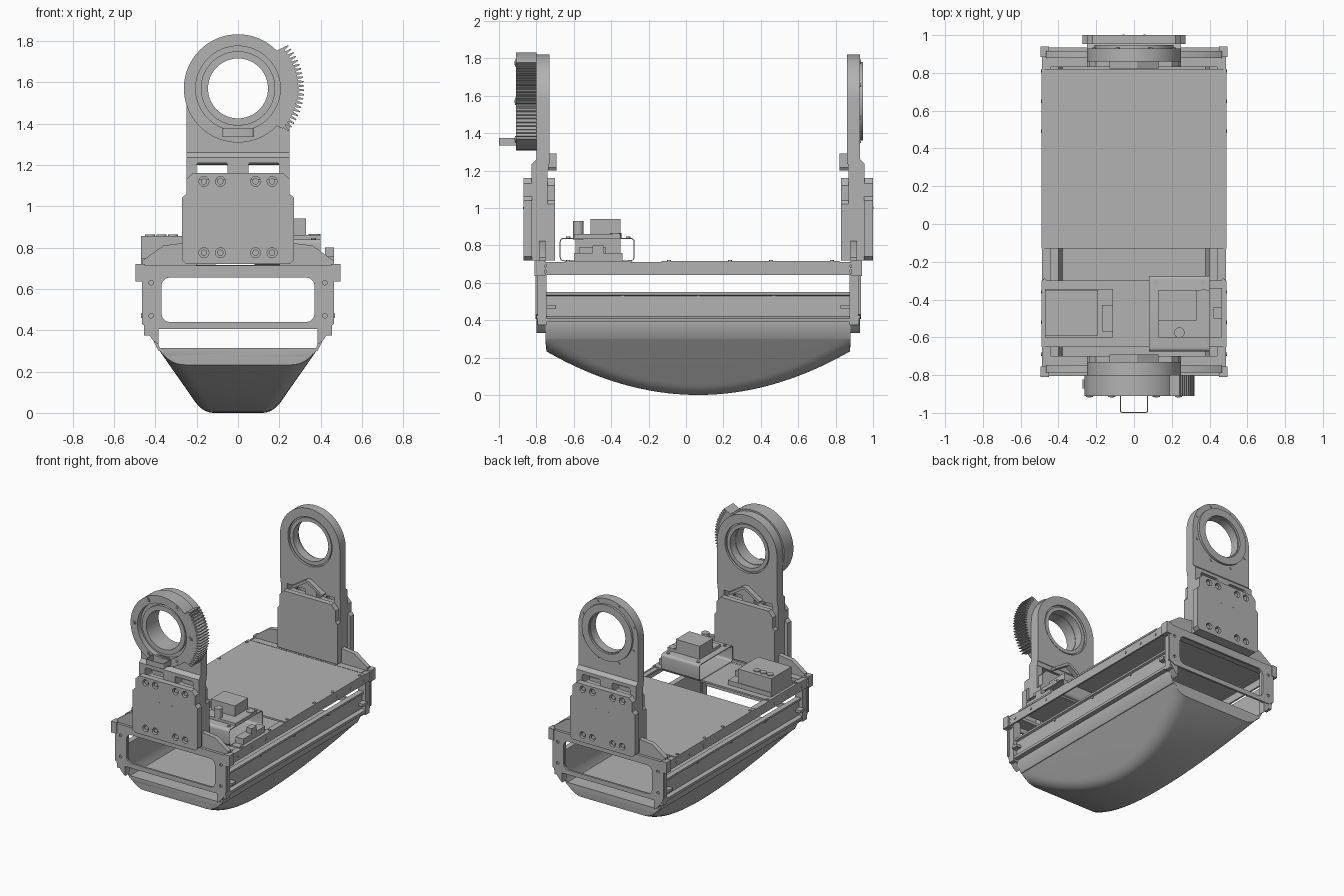
import bpy, bmesh
from math import sin, cos, pi, radians
from mathutils import Matrix

if "Cube" in bpy.data.objects:
    bpy.data.objects.remove(bpy.data.objects["Cube"])

grey = bpy.data.materials.new("machined_grey")
grey.use_nodes = True
grey.diffuse_color = (0.45, 0.45, 0.45, 1)
grey.node_tree.nodes["Principled BSDF"].inputs["Base Color"].default_value = grey.diffuse_color
YC = 0.065   # middle of the cradle along y
AXIS = 1.57  # height of the pivot axis
made = []


def add(name, mesh):
    ob = bpy.data.objects.new(name, mesh)
    bpy.context.collection.objects.link(ob)
    mesh.materials.clear()
    mesh.materials.append(grey)
    made.append(ob)
    return ob


def from_bm(name, bm):
    bmesh.ops.recalc_face_normals(bm, faces=bm.faces)
    mesh = bpy.data.meshes.new(name)
    bm.to_mesh(mesh)
    bm.free()
    return add(name, mesh)


def box(name, x, y, z):
    bm = bmesh.new()
    mid = [(a + b) / 2 for a, b in (x, y, z)]
    size = [abs(b - a) for a, b in (x, y, z)]
    bmesh.ops.create_cube(bm, matrix=Matrix.Translation(mid) @ Matrix.Diagonal((*size, 1)))
    return from_bm(name, bm)


def rod(name, centre, r, length, axis="Z"):
    bm = bmesh.new()
    turn = {"Z": Matrix(), "Y": Matrix.Rotation(pi / 2, 4, "X"), "X": Matrix.Rotation(pi / 2, 4, "Y")}[axis]
    bmesh.ops.create_cone(bm, cap_ends=True, segments=20, radius1=r, radius2=r, depth=length,
                          matrix=Matrix.Translation(centre) @ turn)
    return from_bm(name, bm)


def plate(name, loops, a, b, axis="Y"):
    """Flat outline with holes, extruded from a to b along an axis."""
    cu = bpy.data.curves.new(name, "CURVE")
    cu.dimensions, cu.fill_mode, cu.extrude = "2D", "BOTH", abs(b - a) / 2
    for loop in loops:
        sp = cu.splines.new("POLY")
        sp.points.add(len(loop) - 1)
        for p, (u, v) in zip(sp.points, loop):
            p.co = (u, v, 0, 1)
        sp.use_cyclic_u = True
    tmp = bpy.data.objects.new(name, cu)
    bpy.context.collection.objects.link(tmp)
    dg = bpy.context.evaluated_depsgraph_get()
    mesh = bpy.data.meshes.new_from_object(tmp.evaluated_get(dg))
    bpy.data.objects.remove(tmp)
    m = (a + b) / 2
    if axis == "Y":
        mesh.transform(Matrix.Translation((0, m, 0)) @ Matrix.Rotation(pi / 2, 4, "X"))
    elif axis == "X":
        mesh.transform(Matrix.Translation((m, 0, 0)) @ Matrix(((0, 0, 1, 0), (1, 0, 0, 0), (0, 1, 0, 0), (0, 0, 0, 1))))
    else:
        mesh.transform(Matrix.Translation((0, 0, m)))
    bm = bmesh.new()
    bm.from_mesh(mesh)
    bmesh.ops.remove_doubles(bm, verts=bm.verts, dist=1e-5)
    return from_bm(name, bm)


def arc(cx, cy, r, a0=0, a1=360, n=64):
    full = a1 - a0 == 360
    return [(cx + r * cos(t), cy + r * sin(t))
            for t in (radians(a0 + (a1 - a0) * i / (n if full else n - 1)) for i in range(n))]


def rounded(u0, u1, v0, v1, r):
    return [p for cx, cy, a in ((u1 - r, v1 - r, 0), (u0 + r, v1 - r, 90), (u0 + r, v0 + r, 180), (u1 - r, v0 + r, 270))
            for p in arc(cx, cy, r, a, a + 90, 6)]


def mirrored(half):
    return half + [(-x, z) for x, z in reversed(half)]


# Boat-shaped lower shell, lofted along y
def half_width(z):
    return 0.17 + 0.22 * z / 0.315


def section(t):
    low = 0.235 * t * t + (0.035 if abs(t) == 1 else 0)
    f = 0.055 + 0.03 * t * t
    f = min(f, 0.31 - low)
    p0, p1, p2 = (half_width(low) - f, low), (half_width(low), low), (half_width(low + f), low + f)
    half = [tuple((1 - s) ** 2 * a + 2 * s * (1 - s) * b + s * s * c for a, b, c in zip(p0, p1, p2))
            for s in (i / 8 for i in range(9))]
    return mirrored(half + [(half_width(0.315), 0.315)])


bm = bmesh.new()
steps = [-1, -0.995, -0.98] + [i / 20 for i in range(-19, 20)] + [0.98, 0.995, 1]
rings = [[bm.verts.new((x, YC + 0.815 * t, z)) for x, z in section(t)] for t in steps]
n = len(rings[0])
for r0, r1 in zip(rings, rings[1:]):
    for i in range(n):
        bm.faces.new((r0[i], r0[(i + 1) % n], r1[(i + 1) % n], r1[i]))
bm.faces.new(rings[0])
bm.faces.new(rings[-1])
from_bm("lower_shell", bm)

# Long sides: shell lips, channels and drilled top rails
for s, side in ((1, "left"), (-1, "right")):
    lip = [(0.385, 0.30), (0.415, 0.36), (0.415, 0.40), (0.40, 0.40), (0.40, 0.36), (0.37, 0.30)]
    plate(side + "_shell_lip", [[(s * x, z) for x, z in lip]], YC - 0.815, YC + 0.815)
    channel = [(0.40, 0.39), (0.45, 0.39), (0.45, 0.41), (0.425, 0.42), (0.425, 0.53),
               (0.44, 0.535), (0.44, 0.55), (0.40, 0.55)]
    plate(side + "_channel", [[(s * x, z) for x, z in channel]], YC - 0.815, YC + 0.815)
    holes = [arc(YC + e * d, z, 0.01, n=16) for e in (-1, 1) for d in (0.82, 0.85) for z in (0.66, 0.69)]
    plate(side + "_top_rail", [rounded(YC - 0.87, YC + 0.87, 0.64, 0.71, 0.005)] + holes, s * 0.475, s * 0.487, "X")
    box(side + "_rail_flange", (s * 0.44, s * 0.487), (YC - 0.87, YC + 0.87), (0.695, 0.708))
    for y in (-0.69, -0.52, -0.36, 0.49, 0.65, 0.81):
        rod(side + "_rail_screw", (s * 0.488, y, 0.672), 0.009, 0.008, "X")
    for y in (-0.34, 0.065, 0.47):
        rod(side + "_channel_screw", (s * 0.427, y, 0.525), 0.009, 0.01, "X")
    for y in (-0.63, -0.3, -0.09, 0.235, 0.455, 0.78):
        rod(side + "_deck_screw", (s * 0.473, y, 0.717), 0.011, 0.008)

# Decks
box("main_deck", (-0.49, 0.49), (-0.13, 0.82), (0.703, 0.716))
box("equipment_deck", (-0.49, 0.49), (-0.65, -0.3), (0.703, 0.716))

# Two matching ends: frame, posts, gussets, arm and clamp plates
for s, end in ((-1, "front"), (1, "rear")):
    def Y(d):
        return YC + s * d

    bolts = [(x, z) for x in (-0.165, -0.085, 0.085, 0.165) for z in (0.775, 1.12)]
    frame = mirrored([(0.42, 0.405), (0.465, 0.43), (0.465, 0.69)])
    corner = [arc(e * 0.42, z, 0.011, n=16) for e in (-1, 1) for z in (0.47, 0.63)]
    plate(end + "_frame", [frame, rounded(-0.37, 0.37, 0.44, 0.655, 0.04)] + corner, Y(0.855), Y(0.87))
    box(end + "_crossbar", (-0.45, 0.45), (Y(0.765), Y(0.87)), (0.69, 0.712))
    for e in (-1, 1):
        box(end + "_post", (e * 0.39, e * 0.455), (Y(0.81), Y(0.86)), (0.375, 0.70))
        plate(end + "_foot", [[(e * x, z) for x, z in
              ((0.385, 0.33), (0.41, 0.35), (0.455, 0.41), (0.455, 0.44), (0.385, 0.44))]], Y(0.815), Y(0.865))
        box(end + "_ear", (e * 0.45, e * 0.495), (Y(0.82), Y(0.875)), (0.635, 0.72))
        plate(end + "_gusset", [[(e * x, z) for x, z in
              ((0.2, 0.70), (0.465, 0.70), (0.465, 0.735), (0.36, 0.81), (0.2, 0.83))]], Y(0.815), Y(0.85))
        box(end + "_frame_latch", (e * 0.43, e * 0.47), (Y(0.76), Y(0.81)), (0.46, 0.48))
    slots = [rounded(min(e * 0.05, e * 0.2), max(e * 0.05, e * 0.2), 1.13, 1.21, 0.012) for e in (-1, 1)]
    plate(end + "_lower_arm", [mirrored([(0.25, 0.72), (0.25, 1.235)])] + slots, Y(0.805), Y(0.89))
    plate(end + "_arm_shoulder", [[(Y(0.80), 1.2), (Y(0.89), 1.235), (Y(0.865), 1.26), (Y(0.80), 1.26)]],
          -0.25, 0.25, "X")
    upper = [(-0.25, 1.235), (0.25, 1.235)] + arc(0, AXIS, 0.25, 0, 180, 40)
    plate(end + "_arm_inner", [upper, arc(0, AXIS, 0.185)], Y(0.795), Y(0.812))
    plate(end + "_arm_outer", [upper, arc(0, AXIS, 0.15)], Y(0.812), Y(0.865))
    plate(end + "_bearing", [arc(0, AXIS, 0.175), arc(0, AXIS, 0.148)], Y(0.803), Y(0.867))
    clamp = mirrored([(0.25, 0.72), (0.272, 0.74), (0.272, 1.04), (0.25, 1.06), (0.25, 1.13), (0.22, 1.16)])
    plate(end + "_outer_clamp", [clamp] + [arc(x, z, 0.024, n=20) for x, z in bolts], Y(0.888), Y(0.935))
    plate(end + "_inner_clamp", [mirrored([(0.25, 0.72), (0.25, 1.02), (0.235, 1.04), (0.235, 1.12), (0.2, 1.16)])],
          Y(0.765), Y(0.806))
    for x, z in bolts:
        rod(end + "_clamp_bolt", (x, Y(0.905), z), 0.015, 0.04, "Y")
    for x in (-0.055, 0.055):
        rod(end + "_clamp_pin", (x, Y(0.934), 1.0), 0.006, 0.006, "Y")
    peak = [(-0.12, 1.2), (0, 1.275), (0.12, 1.2), (0.13, 1.215), (0.015, 1.29), (-0.015, 1.29), (-0.13, 1.215)]
    plate(end + "_peaked_bracket", [peak], Y(0.757), Y(0.80))

# Rear bearing cap
plate("rear_cap", [arc(0, AXIS, 0.21), arc(0, AXIS, 0.155)], YC + 0.86, YC + 0.882)
for i in range(8):
    t = pi * (i + 0.5) / 4
    rod("rear_cap_screw", (0.23 * cos(t), YC + 0.866, AXIS + 0.23 * sin(t)), 0.01, 0.008, "Y")

# Front drum with a toothed sector
plate("front_drum_rim", [arc(0, AXIS, 0.262), arc(0, AXIS, 0.205)], -0.91, -0.80)
plate("front_drum_step", [arc(0, AXIS, 0.21), arc(0, AXIS, 0.175)], -0.87, -0.80)
plate("front_drum_hub", [arc(0, AXIS, 0.18), arc(0, AXIS, 0.145)], -0.89, -0.80)
teeth = []
count = 22
for i in range(count):
    a = -42 + 84 * i / count
    for da, r in ((0, 0.29), (1.0, 0.29), (1.7, 0.32), (2.7, 0.32)):
        t = radians(a + da)
        teeth.append((r * cos(t), AXIS + r * sin(t)))
plate("gear_sector", [teeth + arc(0, AXIS, 0.24, 46, -46, 24)], -0.91, -0.80)
for i in range(6):
    t = pi * i / 3
    rod("drum_screw", (0.236 * cos(t), -0.911, AXIS + 0.236 * sin(t)), 0.019, 0.008, "Y")
    rod("drum_screw_core", (0.236 * cos(t), -0.914, AXIS + 0.236 * sin(t)), 0.01, 0.008, "Y")

# Sensor sleeve under the drum
plate("sensor_sleeve", [rounded(-0.075, 0.075, -1.0, -0.89, 0.012), rounded(-0.07, 0.07, -0.995, -0.895, 0.01)],
      1.335, 1.375, "Z")

# Left equipment: folded bracket carrying a module
plate("module_bracket", [rounded(-0.675, -0.275, 0.716, 0.84, 0.02), rounded(-0.67, -0.28, 0.72, 0.834, 0.016)],
      0.08, 0.40, "X")
box("module_body", (0.13, 0.33), (-0.51, -0.35), (0.84, 0.94))
box("module_base", (0.13, 0.40), (-0.6, -0.35), (0.84, 0.86))
rod("module_knob", (0.24, -0.575, 0.88), 0.028, 0.10)
rod("module_port", (0.37, -0.375, 0.85), 0.03, 0.03)
for x in (0.115, 0.365):
    for y in (-0.63, -0.31):
        rod("bracket_screw", (x, y, 0.842), 0.012, 0.01)
box("side_board", (0.40, 0.465), (-0.6, -0.34), (0.716, 0.76))
box("side_connector", (0.42, 0.465), (-0.5, -0.44), (0.76, 0.80))

# Right equipment: terminal box
box("terminal_box", (-0.47, -0.19), (-0.59, -0.35), (0.716, 0.855))
box("terminal_base", (-0.47, -0.11), (-0.6, -0.345), (0.716, 0.75))
box("terminal_plug", (-0.17, -0.11), (-0.57, -0.43), (0.75, 0.79))
for x in (-0.425, -0.37, -0.315):
    rod("terminal_button", (x, -0.4, 0.857), 0.024, 0.01)

# Smooth the curved surfaces, keep edges crisp
for ob in bpy.context.view_layer.objects:
    ob.select_set(ob in made)
bpy.context.view_layer.objects.active = made[0]
bpy.ops.object.shade_smooth_by_angle(angle=radians(30))
